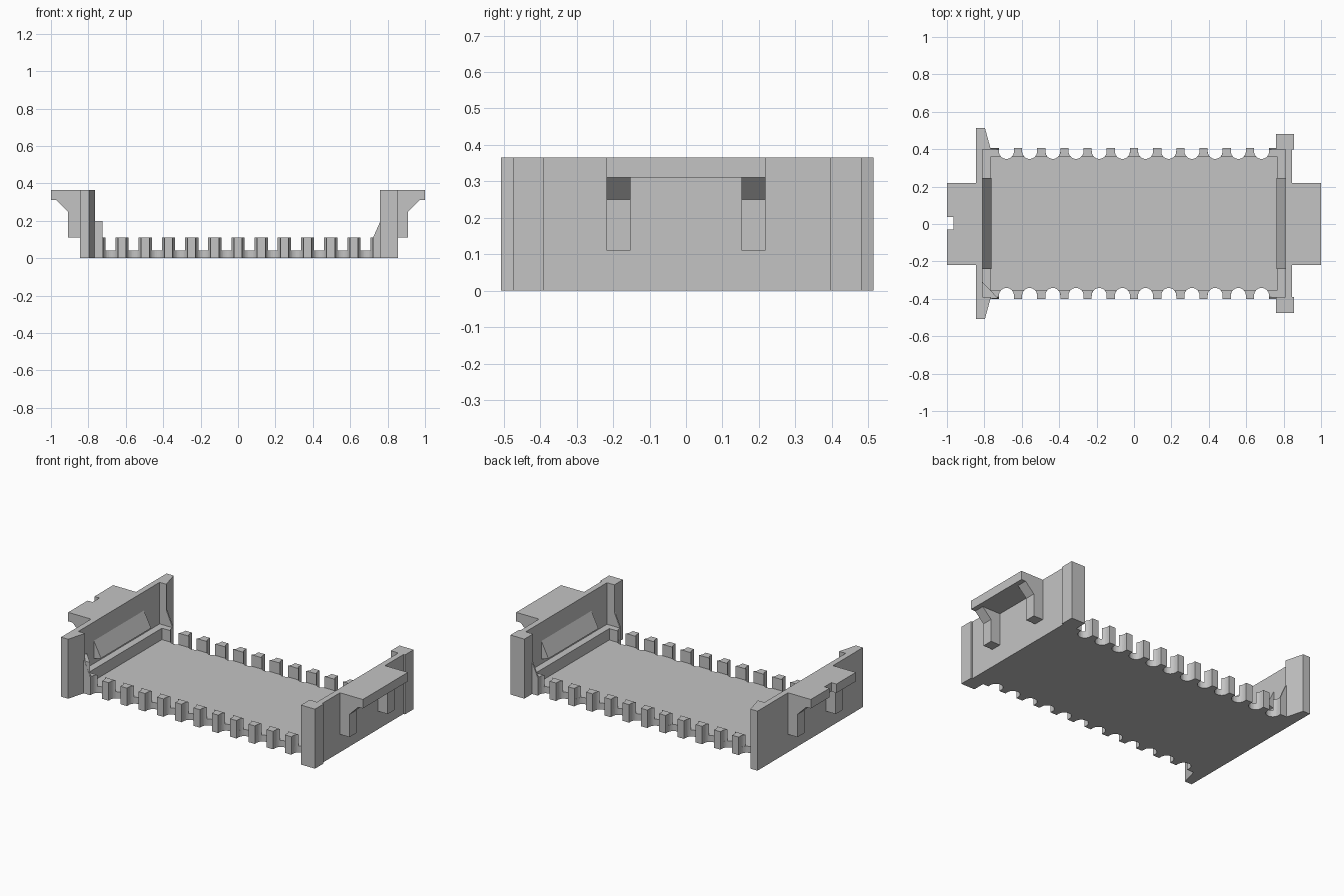
import bpy, bmesh
from math import cos, sin, acos, pi

cube = bpy.data.objects.get("Cube")
if cube:
    bpy.data.objects.remove(cube)

grey = bpy.data.materials.new("light grey plastic")
grey.use_nodes = True
COLOUR = (0.55, 0.55, 0.55, 1)
grey.diffuse_color = COLOUR
grey.node_tree.nodes["Principled BSDF"].inputs["Base Color"].default_value = COLOUR


def prism(name, profile, low, high, axis="z"):
    """Extrude a closed profile: (x, y) along z, or (x, z) along y."""
    bm = bmesh.new()
    place = (lambda a, b, h: (a, b, h)) if axis == "z" else (lambda a, b, h: (a, h, b))
    bottom = [bm.verts.new(place(a, b, low)) for a, b in profile]
    top = [bm.verts.new(place(a, b, high)) for a, b in profile]
    bm.faces.new(bottom)
    bm.faces.new(top)
    n = len(profile)
    for i in range(n):
        j = (i + 1) % n
        bm.faces.new((bottom[i], bottom[j], top[j], top[i]))
    bmesh.ops.recalc_face_normals(bm, faces=bm.faces)
    mesh = bpy.data.meshes.new(name)
    bm.to_mesh(mesh)
    bm.free()
    mesh.materials.append(grey)
    obj = bpy.data.objects.new(name, mesh)
    bpy.context.collection.objects.link(obj)
    return obj


def box(name, x0, x1, y0, y1, z0, z1):
    return prism(name, [(x0, y0), (x1, y0), (x1, y1), (x0, y1)], z0, z1)


MID = 0.003                     # y of the tray's long axis
FLOOR, RIM, TOP = 0.04, 0.11, 0.365
OUT, INNER = 0.403, 0.355       # half widths of the tray and its pocket
WALL, WALL_IN = 0.845, 0.81     # end wall faces
R, ARC_Y = 0.04, 0.385          # scallop radius and centre
scallops = [-0.682 + 0.124 * i for i in range(12)]


def scallop_side(cx, side, depth, steps=7):
    """Half a scallop, from its inner end to the tray edge."""
    start = acos(min(1, (ARC_Y - depth) / R))
    pts = []
    for i in range(steps + 1):
        a = start + (pi / 2 - start) * i / steps
        pts.append((cx + side * R * sin(a), ARC_Y - R * cos(a)))
    return pts + [(cx + side * R, OUT)]


def flip(points, sy):
    return [(x, MID + sy * y) for x, y in points]


# Floor plate with scalloped long edges
edge = [(-WALL_IN, OUT)]
for cx in scallops:
    edge += scallop_side(cx, -1, ARC_Y - R)[::-1] + scallop_side(cx, 1, ARC_Y - R)[1:]
edge.append((WALL_IN, OUT))
prism("floor_plate", flip(edge, 1) + flip(edge, -1)[::-1], 0, FLOOR)

# Castellated rim along both long sides
for sy, side in ((1, "back"), (-1, "front")):
    for i in range(len(scallops) + 1):
        left = scallop_side(scallops[i - 1], 1, INNER) if i else [(-WALL_IN, INNER), (-WALL_IN, OUT)]
        right = scallop_side(scallops[i], -1, INNER) if i < len(scallops) else [(WALL_IN, INNER), (WALL_IN, OUT)]
        prism(f"{side}_rim_tooth_{i + 1}", flip(left + right[::-1], sy), FLOOR, RIM)

# Ends: wall, ledge, catch, outer shelf and brackets
for s, end in ((1, "left"), (-1, "right")):
    box(f"{end}_end_wall", s * WALL_IN, s * WALL, MID - OUT, MID + OUT, 0, TOP)
    box(f"{end}_ledge", s * 0.767, s * WALL_IN, MID - INNER, MID + INNER, FLOOR, RIM)
    prism(f"{end}_inner_catch", [(s * WALL_IN, 0.25), (s * 0.762, 0.155), (s * WALL_IN, 0.14)],
          -0.24, 0.245, "y")
    bracket = [(WALL, RIM), (0.91, RIM), (0.91, 0.25), (0.97, 0.31), (WALL, 0.31)]
    for y0, y1, side in ((0.152, 0.218, "back"), (-0.218, -0.152, "front")):
        prism(f"{end}_{side}_bracket", [(s * x, z) for x, z in bracket], y0, y1, "y")

box("left_shelf", WALL, 1, -0.218, 0.218, 0.31, TOP)
prism("right_shelf", [(-WALL, -0.218), (-1, -0.218), (-1, -0.03), (-0.966, -0.03),
                      (-0.966, 0.037), (-1, 0.037), (-1, 0.218), (-WALL, 0.218)], 0.31, TOP)

# Corner flanges, plus the small gussets beside them
for sy, side in ((1, "back"), (-1, "front")):
    prism(f"left_{side}_flange", flip([(0.76, 0.394), (0.855, 0.394), (0.855, 0.478), (0.76, 0.478)], sy), 0, TOP)
    prism(f"right_{side}_flange", flip([(-WALL, 0.394), (-0.765, 0.394), (-0.797, 0.511), (-WALL, 0.511)], sy), 0, TOP)
    y0, y1 = sorted((MID + sy * 0.394, MID + sy * OUT))
    for s, end in ((1, "left"), (-1, "right")):
        prism(f"{end}_{side}_gusset", [(s * 0.77, RIM), (s * 0.722, RIM), (s * 0.762, 0.2), (s * 0.77, 0.2)],
              y0, y1, "y")
prism("right_front_corner_block", [(-WALL_IN, -0.31), (-WALL_IN, -0.399), (-0.725, -0.399)], RIM, 0.2)
